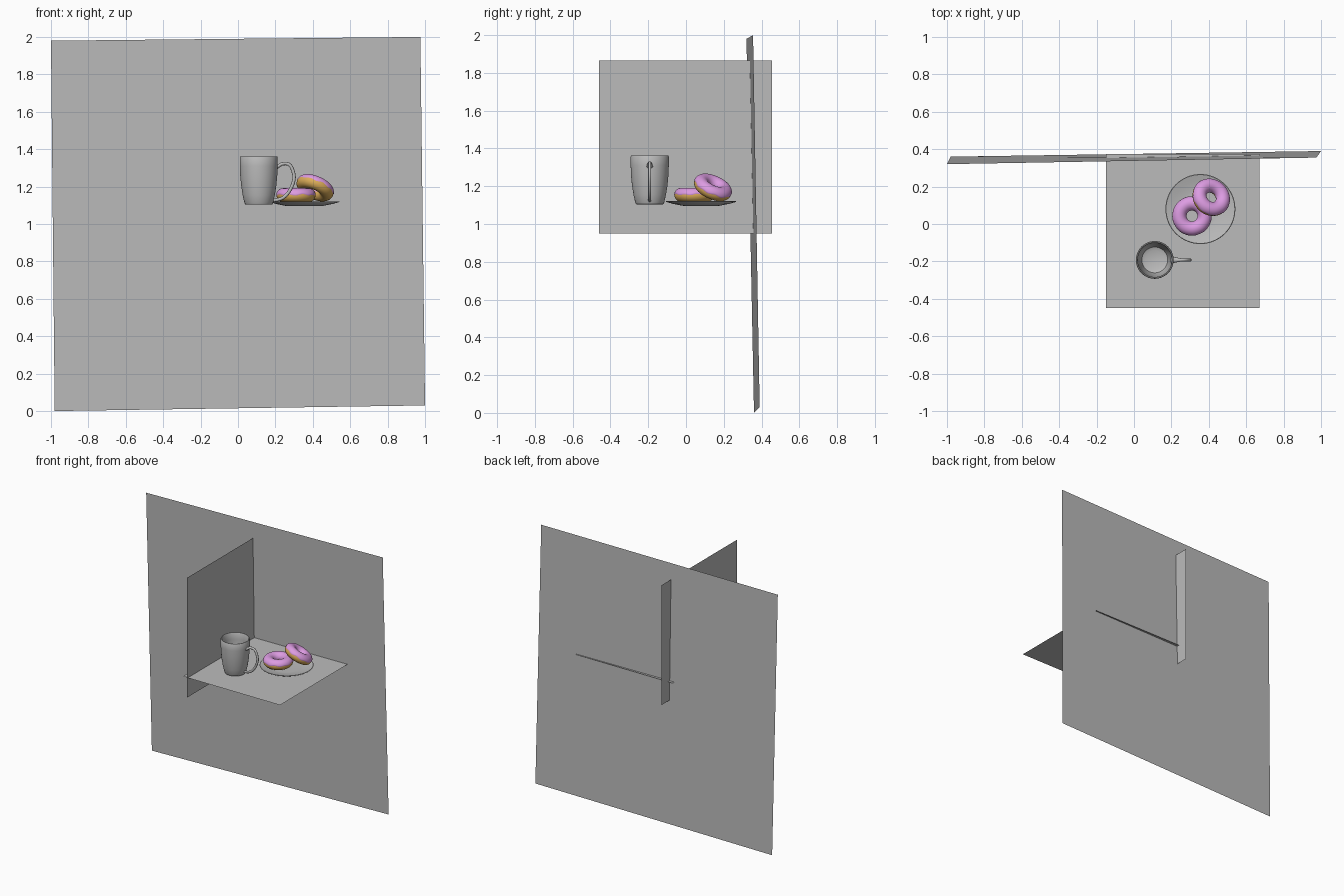
import bpy, math
from math import sin, cos, pi, tau
from mathutils import Matrix, Vector

if "Cube" in bpy.data.objects:
    bpy.data.objects.remove(bpy.data.objects["Cube"])


def material(name, rgb):
    m = bpy.data.materials.new(name)
    m.diffuse_color = (*rgb, 1)
    m.use_nodes = True
    m.node_tree.nodes["Principled BSDF"].inputs["Base Color"].default_value = m.diffuse_color
    return m


GREY = material("plain grey", (0.5, 0.5, 0.5))
PINK = material("pink icing", (0.72, 0.33, 0.76))
DOUGH = material("golden dough", (0.72, 0.42, 0.10))


def make(name, verts, faces, mat, smooth=None):
    me = bpy.data.meshes.new(name)
    me.from_pydata(verts, [], faces)
    me.materials.append(mat)
    ob = bpy.data.objects.new(name, me)
    bpy.context.collection.objects.link(ob)
    if smooth:
        bpy.ops.object.select_all(action='DESELECT')
        ob.select_set(True)
        bpy.context.view_layer.objects.active = ob
        bpy.ops.object.shade_smooth_by_angle(angle=math.radians(smooth))
    return ob


def grid_faces(rows, cols, wrap_rows=False):
    """Quads of a rows x cols grid whose columns wrap around."""
    return [(i * cols + j, i * cols + (j + 1) % cols,
             (i + 1) % rows * cols + (j + 1) % cols, (i + 1) % rows * cols + j)
            for i in range(rows if wrap_rows else rows - 1) for j in range(cols)]


def lathe(name, profile, centre, n=48):
    """Revolve (radius, z) points, listed from the bottom centre outwards."""
    verts = [(centre[0] + r * cos(tau * j / n), centre[1] + r * sin(tau * j / n), z)
             for r, z in profile for j in range(n)]
    faces = grid_faces(len(profile), n)
    faces.append(tuple(reversed(range(n))))
    faces.append(tuple(range(len(verts) - n, len(verts))))
    return make(name, verts, faces, GREY, 40)


# Flat backdrop, side panel and table top
make("back_wall", [(-0.98, 0.36, 0.0), (1.0, 0.39, 0.03), (0.975, 0.355, 2.0), (-1.0, 0.32, 1.98)],
     [(0, 1, 2, 3)], GREY)
make("side_panel", [(-0.11, -0.46, 0.95), (-0.11, 0.455, 0.95), (-0.11, 0.455, 1.865), (-0.11, -0.46, 1.865)],
     [(0, 1, 2, 3)], GREY)
make("table_top", [(-0.15, -0.45, 1.098), (0.67, -0.45, 1.098), (0.67, 0.375, 1.098), (-0.15, 0.375, 1.098)],
     [(0, 1, 2, 3)], GREY)

# Mug body, outside then inside
MUG = (0.111, -0.192)
lathe("mug_body", [
    (0.064, 1.103), (0.072, 1.105), (0.077, 1.115), (0.086, 1.155), (0.094, 1.205), (0.099, 1.26),
    (0.101, 1.31), (0.101, 1.357), (0.098, 1.362), (0.094, 1.362), (0.091, 1.357), (0.091, 1.31),
    (0.089, 1.26), (0.084, 1.205), (0.077, 1.155), (0.069, 1.125), (0.05, 1.117)], MUG)

# Plate with a shallow raised rim
lathe("plate", [
    (0.09, 1.096), (0.10, 1.097), (0.15, 1.107), (0.185, 1.117), (0.187, 1.119), (0.184, 1.121),
    (0.15, 1.112), (0.105, 1.103), (0.09, 1.102)], (0.355, 0.08), 64)

# Mug handle: smooth path through a few (x, z) points, thicker where it meets the mug
PATH = [Vector(p) for p in [(0.175, 1.275), (0.2, 1.297), (0.24, 1.322), (0.28, 1.312), (0.3, 1.25),
                            (0.28, 1.185), (0.24, 1.14), (0.185, 1.125), (0.17, 1.125)]]


def spline(t):
    i = min(int(t), len(PATH) - 4)
    a, b, c, d = PATH[i:i + 4]
    u = t - i
    return 0.5 * (2 * b + (c - a) * u + (2 * a - 5 * b + 4 * c - d) * u * u
                  + (3 * b - a - 3 * c + d) * u ** 3)


STEPS, SIDES, SPAN = 36, 12, len(PATH) - 3
handle = []
for k in range(STEPS + 1):
    t = SPAN * k / STEPS
    p = spline(t)
    tan = (spline(min(t + 0.01, SPAN)) - spline(max(t - 0.01, 0))).normalized()
    wide = 0.008 + 0.011 * max(0, 1 - t / 1.3)
    for j in range(SIDES):
        a = tau * j / SIDES
        off = 0.009 * cos(a)
        handle.append((p.x - tan.y * off, MUG[1] + wide * sin(a), p.y + tan.x * off))
make("mug_handle", handle, grid_faces(STEPS + 1, SIDES), GREY, 60)


# Doughnuts: dough ring plus a thin icing shell with a wavy edge
R, r = 0.0675, 0.0365


def doughnut(name, matrix, n=64, m=24):
    def point(a, b, rad):
        return ((R + rad * cos(b)) * cos(a), (R + rad * cos(b)) * sin(a), rad * sin(b))

    dough = [point(tau * j / n, tau * i / m, r) for i in range(m) for j in range(n)]
    make(name + "_dough", dough, grid_faces(m, n, True), DOUGH, 60).matrix_world = matrix
    icing = []
    for i in range(m + 1):
        for j in range(n):
            a = tau * j / n
            start = 0.02 + 0.09 * sin(9 * a) + 0.05 * sin(5 * a + 1)
            end = pi + 0.15 + 0.08 * sin(6 * a)
            edge = i in (0, m)
            icing.append(point(a, start + (end - start) * i / m, r + (-0.001 if edge else 0.0018)))
    make(name + "_icing", icing, grid_faces(m + 1, n), PINK, 60).matrix_world = matrix


doughnut("flat_doughnut", Matrix.Translation((0.31, 0.043, 1.153)))
doughnut("leaning_doughnut", Matrix.Translation((0.412, 0.142, 1.193))
         @ Matrix.Rotation(math.radians(32), 4, Vector((-1, 1, 0)).normalized()))
